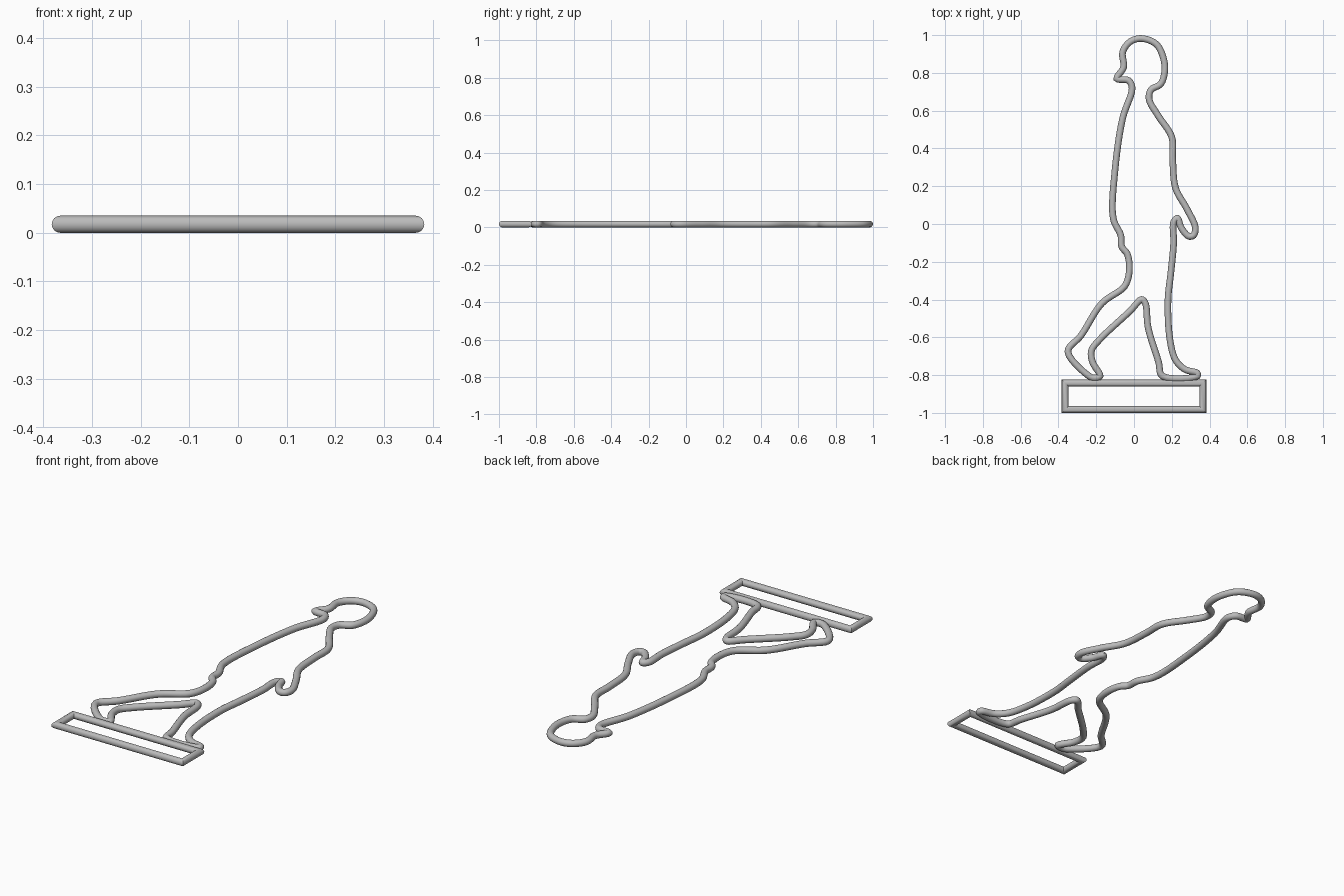
import bpy
import bmesh
import math
from mathutils import Vector

RADIUS = 0.0175
SIDES = 16

cube = bpy.data.objects.get("Cube")
if cube:
    bpy.data.objects.remove(cube, do_unlink=True)

metal = bpy.data.materials.new("grey_metal")
grey = (0.5, 0.5, 0.5, 1)
metal.use_nodes = True
metal.diffuse_color = grey
for node in metal.node_tree.nodes:
    if node.type == 'BSDF_PRINCIPLED':
        node.inputs["Base Color"].default_value = grey


def smooth_loop(points, steps):
    """Closed smooth curve through the points (centripetal spacing avoids kinks)."""
    result = []
    count = len(points)
    for i in range(count):
        a, b, c, d = (points[(i + k) % count] for k in (-1, 0, 1, 2))
        ab, bc, cd = (math.sqrt((q - p).length) for p, q in ((a, b), (b, c), (c, d)))
        start = ((b - a) / ab - (c - a) / (ab + bc) + (c - b) / bc) * bc
        end = ((c - b) / bc - (d - b) / (bc + cd) + (d - c) / cd) * bc
        for s in range(steps):
            t = s / steps
            result.append(b + start * t
                          + ((c - b) * 3 - start * 2 - end) * t ** 2
                          + ((b - c) * 2 + start + end) * t ** 3)
    return result


def tube_loop(name, path):
    """Round rod swept along a closed flat path, mitred at every corner."""
    bm = bmesh.new()
    rings = []
    count = len(path)
    for i, point in enumerate(path):
        before = (point - path[i - 1]).normalized()
        after = (path[(i + 1) % count] - point).normalized()
        tangent = (before + after).normalized()
        stretch = 1 / max(tangent.dot(after), 0.7)
        side = Vector((tangent.y, -tangent.x)) * stretch
        ring = []
        for k in range(SIDES):
            angle = math.tau * k / SIDES
            flat = point + side * RADIUS * math.cos(angle)
            ring.append(bm.verts.new((flat.x, flat.y, RADIUS + RADIUS * math.sin(angle))))
        rings.append(ring)
    for i, ring in enumerate(rings):
        following = rings[(i + 1) % count]
        for k in range(SIDES):
            n = (k + 1) % SIDES
            bm.faces.new((ring[k], ring[n], following[n], following[k]))
    bmesh.ops.recalc_face_normals(bm, faces=bm.faces)
    mesh = bpy.data.meshes.new(name)
    bm.to_mesh(mesh)
    bm.free()
    mesh.materials.append(metal)
    obj = bpy.data.objects.new(name, mesh)
    bpy.context.collection.objects.link(obj)
    bpy.ops.object.select_all(action='DESELECT')
    obj.select_set(True)
    bpy.context.view_layer.objects.active = obj
    bpy.ops.object.shade_smooth_by_angle(angle=math.radians(40))
    return obj


# Walking figure, traced clockwise from the crown of the head
back_of_head = [(.04, .982), (.12, .95), (.16, .86), (.16, .79), (.14, .74), (.09, .71), (.08, .66)]
back_and_arm = [(.13, .57), (.2, .46), (.205, .34), (.22, .19), (.28, .08)]
hand = [(.325, -.02), (.315, -.06), (.29, -.065), (.25, -.02), (.23, .03), (.21, .01)]
rear_leg = [(.21, -.1), (.195, -.26), (.18, -.4), (.19, -.61), (.22, -.72)]
rear_foot = [(.27, -.77), (.335, -.79), (.335, -.805), (.15, -.805)]
inner_legs = [(.13, -.73), (.075, -.55), (.06, -.42), (.04, -.4), (-.02, -.46), (-.18, -.61)]
front_foot = [(-.225, -.67), (-.22, -.73), (-.18, -.805), (-.21, -.815), (-.245, -.8), (-.35, -.675)]
front_leg = [(-.28, -.59), (-.17, -.42), (-.05, -.33), (-.025, -.25), (-.035, -.16)]
belly_and_chest = [(-.065, -.12), (-.07, -.06), (-.11, .03), (-.1, .29), (-.06, .56)]
face = [(-.01, .72), (-.03, .76), (-.09, .77), (-.055, .83), (-.06, .91), (-.02, .965)]

outline = (back_of_head + back_and_arm + hand + rear_leg + rear_foot
           + inner_legs + front_foot + front_leg + belly_and_chest + face)
tube_loop("walking_figure_outline", smooth_loop([Vector(p) for p in outline], 6))

# Rectangular base frame with mitred corners
half_width, top, bottom = 0.365, -0.842, -0.982
corners = [(-half_width, top), (half_width, top), (half_width, bottom), (-half_width, bottom)]
tube_loop("base_frame", [Vector(p) for p in corners])
